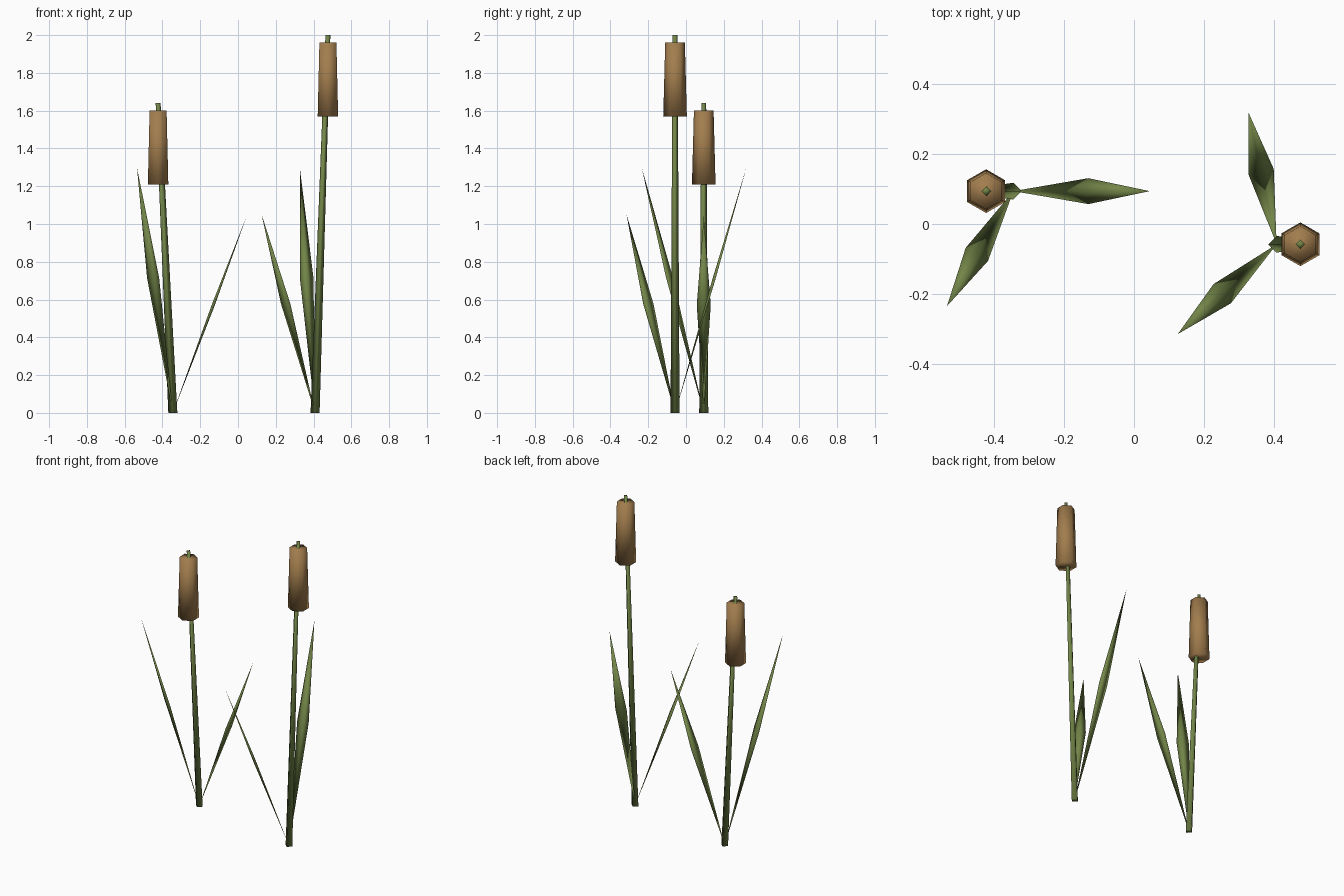
import bpy
import math
from mathutils import Vector

cube = bpy.data.objects.get("Cube")
if cube:
    bpy.data.objects.remove(cube, do_unlink=True)


def material(name, color):
    mat = bpy.data.materials.new(name)
    mat.use_nodes = True
    mat.diffuse_color = color
    mat.node_tree.nodes["Principled BSDF"].inputs["Base Color"].default_value = color
    return mat


GREEN = material("reed green", (0.17, 0.235, 0.065, 1))
BROWN = material("seed head brown", (0.36, 0.205, 0.075, 1))


def make_object(name, verts, faces, mat):
    mesh = bpy.data.meshes.new(name)
    mesh.from_pydata(verts, [], faces)
    mesh.materials.append(mat)
    mesh.shade_smooth()
    obj = bpy.data.objects.new(name, mesh)
    bpy.context.collection.objects.link(obj)
    return obj


def tapered_prism(name, bottom, top, r_bottom, r_top, sides, mat):
    """Closed prism between two level rings, with corners on the y axis."""
    verts = []
    for centre, r in ((bottom, r_bottom), (top, r_top)):
        for i in range(sides):
            a = math.pi / 2 + math.tau * i / sides
            verts.append(Vector(centre) + Vector((r * math.cos(a), r * math.sin(a), 0)))
    faces = [(i, (i + 1) % sides, sides + (i + 1) % sides, sides + i) for i in range(sides)]
    faces += [tuple(reversed(range(sides))), tuple(range(sides, 2 * sides))]
    make_object(name, verts, faces, mat)


def leaf(name, base, tip, half_width=0.037, half_thick=0.008):
    """Slim blade pointed at both ends, widest just past the middle."""
    base, tip = Vector(base), Vector(tip)
    axis = tip - base
    side = axis.cross(Vector((0, 0, 1))).normalized()
    normal = side.cross(axis).normalized()
    mid = base.lerp(tip, 0.55)
    ring = [mid + side * half_width, mid + normal * half_thick,
            mid - side * half_width, mid - normal * half_thick]
    faces = []
    for i in range(4):
        a, b = i + 1, (i + 1) % 4 + 1
        faces += [(0, b, a), (5, a, b)]
    make_object(name, [base] + ring + [tip], faces, GREEN)


def reed(label, base, top, leaf_tips):
    tapered_prism(label + "_stem", base, top, 0.024, 0.013, 4, GREEN)
    # Seed head stands upright just below the stem tip
    x, y, z = top
    tapered_prism(label + "_seed_head", (x, y, z - 0.43), (x, y, z - 0.04),
                  0.0625, 0.052, 6, BROWN)
    for i, tip in enumerate(leaf_tips, 1):
        leaf(f"{label}_leaf_{i}", base, tip)


reed("short_reed", (-0.345, 0.094, 0), (-0.423, 0.094, 1.64),
     [(0.045, 0.094, 1.04), (-0.535, -0.235, 1.3)])
reed("tall_reed", (0.408, -0.058, 0), (0.476, -0.058, 2.0),
     [(0.327, 0.32, 1.3), (0.125, -0.315, 1.05)])
